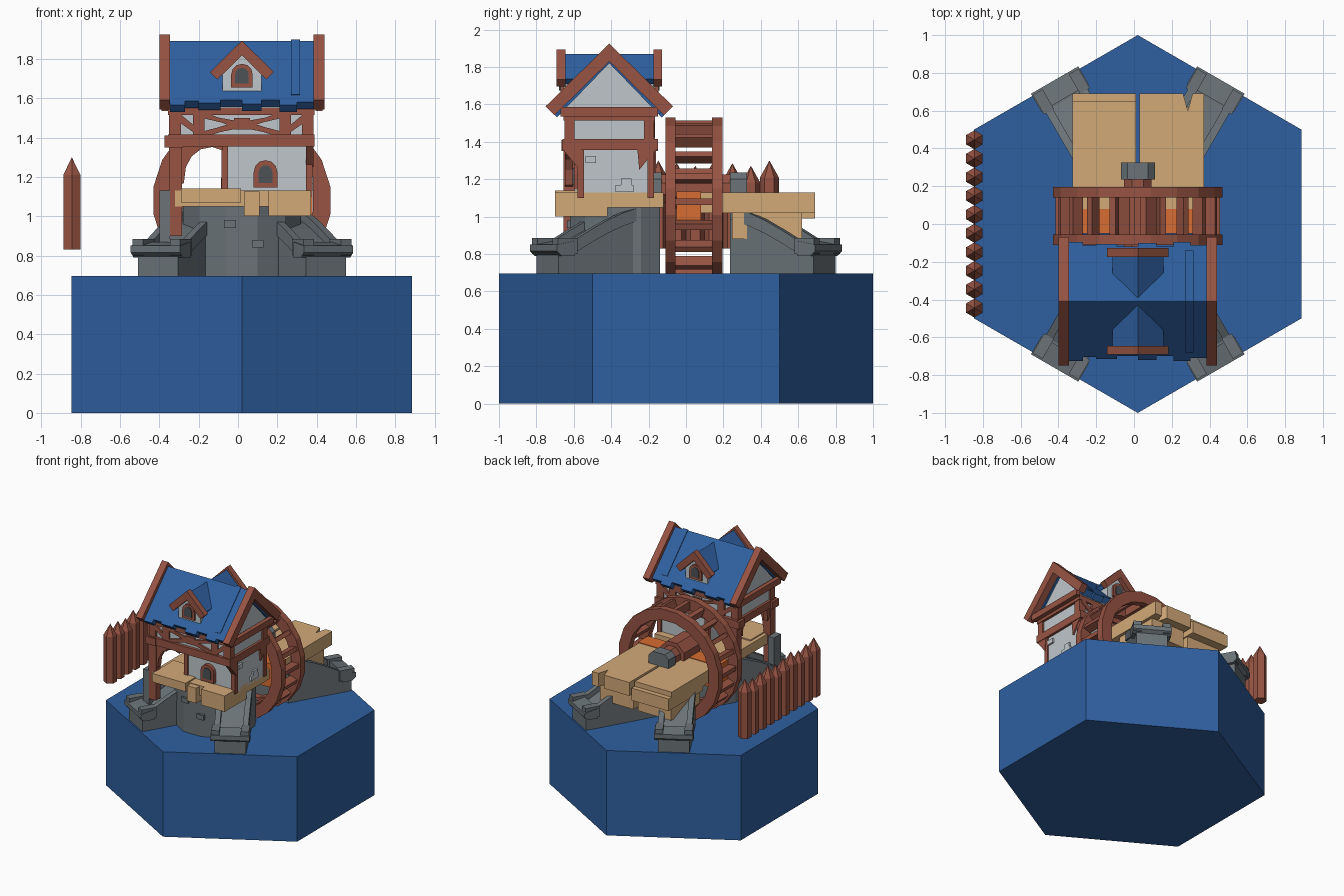
import bpy, bmesh, math, random
from mathutils import Matrix, Vector

if "Cube" in bpy.data.objects:
    bpy.data.objects.remove(bpy.data.objects["Cube"])
random.seed(4)
CX, RY = 0.02, -0.41          # centre line of the tile, ridge line of the house

def mat(name, r, g, b):
    m = bpy.data.materials.new(name)
    m.diffuse_color = (r, g, b, 1)
    m.use_nodes = True
    m.node_tree.nodes["Principled BSDF"].inputs["Base Color"].default_value = m.diffuse_color
    return m
BLUE = mat("blue", 0.028, 0.115, 0.35)
BROWN = mat("red brown wood", 0.31, 0.088, 0.056)
STONE = mat("stone grey", 0.145, 0.17, 0.185)
WHITE = mat("plaster", 0.52, 0.565, 0.59)
TAN = mat("tan planks", 0.65, 0.40, 0.19)
ORANGE = mat("orange", 0.68, 0.15, 0.032)
DARK = mat("dark opening", 0.075, 0.085, 0.09)

def finish(bm, name, m, clip=None):
    if clip:  # keep the half space the normal points into
        cut = bmesh.ops.bisect_plane(bm, geom=bm.verts[:] + bm.edges[:] + bm.faces[:],
                                     plane_co=clip[0], plane_no=clip[1], clear_inner=True)
        bmesh.ops.holes_fill(bm, edges=[e for e in bm.edges if e.is_boundary])
    bmesh.ops.recalc_face_normals(bm, faces=bm.faces[:])
    me = bpy.data.meshes.new(name)
    bm.to_mesh(me)
    bm.free()
    me.materials.append(m)
    ob = bpy.data.objects.new(name, me)
    bpy.context.collection.objects.link(ob)
    return ob

def prism(name, pts, axis, a, b, m, mx=None, clip=None):
    """Extrude a 2D outline along an axis from a to b."""
    bm = bmesh.new()
    put = {"x": lambda p, t: (t, p[0], p[1]), "y": lambda p, t: (p[0], t, p[1]),
           "z": lambda p, t: (p[0], p[1], t)}[axis]
    A = [bm.verts.new(put(p, a)) for p in pts]
    B = [bm.verts.new(put(p, b)) for p in pts]
    bm.faces.new(A)
    bm.faces.new(B)
    for i in range(len(pts)):
        j = (i + 1) % len(pts)
        bm.faces.new((A[i], A[j], B[j], B[i]))
    if mx:
        bm.transform(mx)
    return finish(bm, name, m, clip)

def box(name, x0, x1, y0, y1, z0, z1, m, mx=None):
    return prism(name, [(x0, y0), (x1, y0), (x1, y1), (x0, y1)], "z", z0, z1, m, mx)

def ngon(n, r, cx=0, cy=0, off=0):
    return [(cx + r * math.cos(off + 2 * math.pi * i / n), cy + r * math.sin(off + 2 * math.pi * i / n))
            for i in range(n)]

def chevron(c, top, half, drop, thick):
    """Inverted V outline; thick is measured downward."""
    k = thick / 2
    return [(c, top), (c - half, top - drop), (c - half + k, top - drop - k),
            (c, top - thick), (c + half - k, top - drop - k), (c + half, top - drop)]

def arch(c, z0, z1, hw):
    return [(c - hw, z0), (c + hw, z0)] + [(c + hw * math.cos(t * math.pi / 6),
            z1 - hw + hw * math.sin(t * math.pi / 6)) for t in range(7)]

# tile
prism("hex_tile", ngon(6, 1, CX, 0, math.pi / 2), "z", 0, 0.695, BLUE)

# palisade along the left side
for i in range(10):
    y, top = -0.445 + i * 0.099, 1.30 - (i % 3) * 0.014
    bm = bmesh.new()
    lo, hi = [[bm.verts.new((x, yy, z)) for x, yy in ngon(6, 0.05, -0.845, y, math.pi / 2)]
              for z in (0.83, top - 0.09)]
    tip = bm.verts.new((-0.845, y, top))
    bm.faces.new(lo)
    for k in range(6):
        j = (k + 1) % 6
        bm.faces.new((lo[k], lo[j], hi[j], hi[k]))
        bm.faces.new((hi[k], hi[j], tip))
    finish(bm, f"palisade_post_{i}", BROWN)

# four curved stone buttresses running to the tile edges
curve = [(0.15, 1.075), (0.26, 1.07), (0.36, 1.05), (0.46, 1.02), (0.56, 0.98), (0.66, 0.93), (0.76, 0.875)]
for deg in (60, 120, 240, 300):
    mx = Matrix.Translation((CX, 0, 0)) @ Matrix.Rotation(math.radians(deg), 4, "Z")
    clip = ((0, 0.235, 0), (0, 1, 0)) if deg < 180 else ((0, -0.14, 0), (0, -1, 0))
    body = [(0.15, 0.69)] + [(r, z - 0.045) for r, z in curve] + [(0.855, 0.83), (0.855, 0.69)]
    prism(f"buttress_{deg}", body, "y", -0.118, 0.118, STONE, mx, clip)
    for s in (-1, 1):
        rail = curve + [(r, z - 0.07) for r, z in reversed(curve)]
        prism(f"buttress_rail_{deg}_{s}", rail, "y", s * 0.085, s * 0.127, STONE, mx, clip)
        prism(f"buttress_cap_post_{deg}_{s}", [(0.75, 0.8), (0.87, 0.8), (0.87, 0.885), (0.75, 0.885)],
              "y", s * 0.08, s * 0.14, STONE, mx)
    prism(f"buttress_cap_{deg}", [(0.77, 0.79), (0.85, 0.79), (0.88, 0.815), (0.88, 0.85), (0.77, 0.87)],
          "y", -0.145, 0.145, STONE, mx)

# rounded stone base below the house
prism("stone_base", ngon(12, 0.31, CX, -0.32, math.pi / 12), "z", 0.69, 1.06, STONE,
      None, ((0, -0.14, 0), (0, -1, 0)))
box("stone_pillar", -0.40, -0.345, -0.655, -0.565, 0.78, 1.13, STONE)
for x, z in ((-0.04, 0.96), (0.1, 0.86)):
    box("base_brick", x - 0.03, x + 0.03, -0.635, -0.61, z - 0.02, z + 0.02, STONE)

# plank platforms front and back
box("front_platform", -0.32, 0.37, -0.655, -0.12, 1.05, 1.13, TAN)
for x0, x1, z0, z1 in ((-0.29, 0.015, 1.07, 1.14), (0.03, 0.11, 1.0, 1.125), (0.155, 0.37, 1.0, 1.13)):
    box("front_plank", x0, x1, -0.70, -0.42, z0, z1, TAN)
box("back_plank_left", -0.325, 0.01, 0.08, 0.65, 1.025, 1.13, TAN)
box("back_plank_left_low", -0.325, 0.01, 0.245, 0.69, 0.99, 1.09, TAN)
prism("back_plank_right", [(0.03, 0.08), (0.37, 0.08), (0.37, 0.69), (0.31, 0.69), (0.285, 0.60),
                           (0.26, 0.69), (0.03, 0.69)], "z", 1.02, 1.13, TAN)
for x0, x1 in ((-0.30, 0.0), (0.04, 0.345)):
    box("back_beam_low", x0, x1, 0.245, 0.62, 0.88, 1.02, TAN)
box("orange_sluice", -0.345, 0.38, -0.05, 0.08, 0.94, 1.135, ORANGE)

# water wheel, axis along y
WZ, N = 1.08, 20
for y0, y1 in ((-0.11, -0.055), (0.14, 0.195)):
    bm = bmesh.new()
    loops = [[bm.verts.new((x, y, z)) for x, z in ngon(N, r, CX, WZ, math.pi / N)]
             for r, y in ((0.455, y0), (0.455, y1), (0.365, y1), (0.365, y0))]
    for k in range(4):
        P, Q = loops[k], loops[(k + 1) % 4]
        for i in range(N):
            j = (i + 1) % N
            bm.faces.new((P[i], P[j], Q[j], Q[i]))
    finish(bm, "wheel_ring", BROWN)
for i in range(N):
    mx = Matrix.Translation((CX, 0, WZ)) @ Matrix.Rotation(2 * math.pi * i / N, 4, "Y")
    box(f"wheel_paddle_{i}", 0.37, 0.435, -0.06, 0.145, -0.017, 0.017, BROWN, mx)
prism("wheel_axle", ngon(8, 0.08, CX, 1.15, math.pi / 8), "y", -0.17, 0.24, BROWN)
prism("wheel_hub", ngon(8, 0.115, CX, 1.15, math.pi / 8), "y", -0.06, 0.15, BROWN)
for y0, y1 in ((0.235, 0.325), (-0.205, -0.13)):
    prism("axle_bearing", [(-0.07, 1.1), (0.11, 1.1), (0.11, 1.2), (0.075, 1.235), (-0.035, 1.235),
                           (-0.07, 1.2)], "y", y0, y1, STONE)

# lower storey with corner posts and front window
box("lower_wall", -0.08, 0.37, -0.57, -0.18, 1.1, 1.37, WHITE)
for x in (-0.085, 0.345):
    for y in (-0.58, -0.205):
        box("lower_corner_post", x, x + 0.035, y, y + 0.035, 1.1, 1.37, BROWN)
prism("lower_window_frame", arch(0.14, 1.145, 1.285, 0.06), "y", -0.60, -0.565, BROWN)
prism("lower_window_pane", arch(0.14, 1.17, 1.26, 0.035), "y", -0.606, -0.565, DARK)
for y, z in ((-0.51, 1.305), (-0.35, 1.15), (-0.31, 1.15), (-0.32, 1.185)):
    box("wall_brick", 0.36, 0.385, y - 0.028, y + 0.028, z - 0.018, z + 0.018, WHITE)

# porch posts and arched brackets on the left
bracket = [(-0.30, 1.37), (-0.30, 1.15), (-0.275, 1.17), (-0.265, 1.25), (-0.235, 1.305), (-0.19, 1.34),
           (-0.13, 1.352), (-0.08, 1.335), (-0.08, 1.37)]
for y0, y1 in ((-0.655, -0.595), (-0.215, -0.16)):
    box("porch_post", -0.35, -0.285, y0, y1, 0.90, 1.37, BROWN)
    prism("porch_bracket", bracket, "y", y0 + 0.008, y1 - 0.008, BROWN)
    box("porch_post_head", -0.375, -0.28, y0 - 0.01, y1 + 0.01, 1.35, 1.41, BROWN)
for x in (0.345, -0.34):
    for s in (-1, 1):
        prism("jetty_bracket", [(RY + s * 0.15, 1.36), (RY + s * 0.25, 1.36), (RY + s * 0.16, 1.25)],
              "x", x, x + 0.04, BROWN)

# timber framed upper storey
box("floor_beam", -0.355, 0.39, -0.66, -0.15, 1.355, 1.415, BROWN)
box("upper_wall", -0.335, 0.37, -0.635, -0.18, 1.41, 1.54, WHITE)
box("eaves_beam", -0.355, 0.39, -0.655, -0.165, 1.515, 1.565, BROWN)
for x in (-0.35, 0.325):
    for y in (-0.65, -0.225):
        box("upper_corner_post", x, x + 0.06, y, y + 0.055, 1.4, 1.53, BROWN)
for y0, y1 in ((-0.65, -0.62), (-0.195, -0.165)):
    for x in (-0.2, 0.24):
        box("wall_stud", x - 0.03, x + 0.03, y0, y1, 1.4, 1.53, BROWN)
    box("middle_stud", CX - 0.04, CX + 0.04, y0, y1, 1.44, 1.50, BROWN)
    for s in (-1, 1):
        for z0, z1 in ((1.415, 1.465), (1.515, 1.465)):
            prism("curved_brace", [(CX + s * 0.02, z1 - 0.018), (CX + s * 0.02, z1 + 0.018),
                  (CX + s * 0.12, (z0 + z1) / 2 + 0.012), (CX + s * 0.2, z0 + 0.016), (CX + s * 0.2, z0 - 0.016),
                  (CX + s * 0.11, (z0 + z1) / 2 - 0.012)], "y", y0, y1, BROWN)
        prism("corner_brace", [(CX + s * 0.23, 1.415), (CX + s * 0.23, 1.45), (CX + s * 0.32, 1.525),
              (CX + s * 0.35, 1.5)], "y", y0, y1, BROWN)

# gables, roof and bargeboards
prism("gable_wall", [(RY - 0.25, 1.55), (RY + 0.25, 1.55), (RY + 0.25, 1.58), (RY, 1.84), (RY - 0.25, 1.58)],
      "x", -0.335, 0.37, WHITE)
for x0, x1 in ((-0.40, -0.345), (0.385, 0.44)):
    prism("bargeboard", chevron(RY, 1.925, 0.34, 0.335, 0.095), "x", x0, x1, BROWN)
    box("gable_tie_beam", x0 + 0.01, x1 - 0.01, RY - 0.26, RY + 0.26, 1.535, 1.585, BROWN)
edges = [-0.345, -0.27, -0.2, -0.09, 0.02, 0.12, 0.21, 0.30, 0.385]
for i in range(8):
    d = (0.315, 0.295, 0.305, 0.29, 0.31, 0.29, 0.315, 0.3)[i]
    prism(f"roof_strip_{i}", chevron(RY, 1.89, d, d * 1.03, 0.07), "x", edges[i], edges[i + 1], BLUE)
prism("roof_raised_tile", chevron(RY, 1.898, 0.27, 0.278, 0.03), "x", 0.27, 0.315, BLUE)

# dormers, mirrored front and back about the ridge
for s, side in ((-1, "front"), (1, "back")):
    Y = lambda d: RY + s * d
    prism(f"dormer_wall_{side}", [(CX - 0.1, 1.63), (CX + 0.1, 1.63), (CX + 0.1, 1.74), (CX, 1.84),
                                  (CX - 0.1, 1.74)], "y", Y(0.02), Y(0.245), WHITE)
    prism(f"dormer_roof_{side}", chevron(CX, 1.87, 0.135, 0.135, 0.05), "y", Y(0.02), Y(0.25), BLUE)
    prism(f"dormer_trim_{side}", chevron(CX, 1.893, 0.162, 0.16, 0.075), "y", Y(0.235), Y(0.282), BROWN)
    prism(f"dormer_window_frame_{side}", arch(CX, 1.655, 1.775, 0.055), "y", Y(0.2), Y(0.262), BROWN)
    prism(f"dormer_window_pane_{side}", arch(CX, 1.675, 1.755, 0.034), "y", Y(0.2), Y(0.268), DARK)
